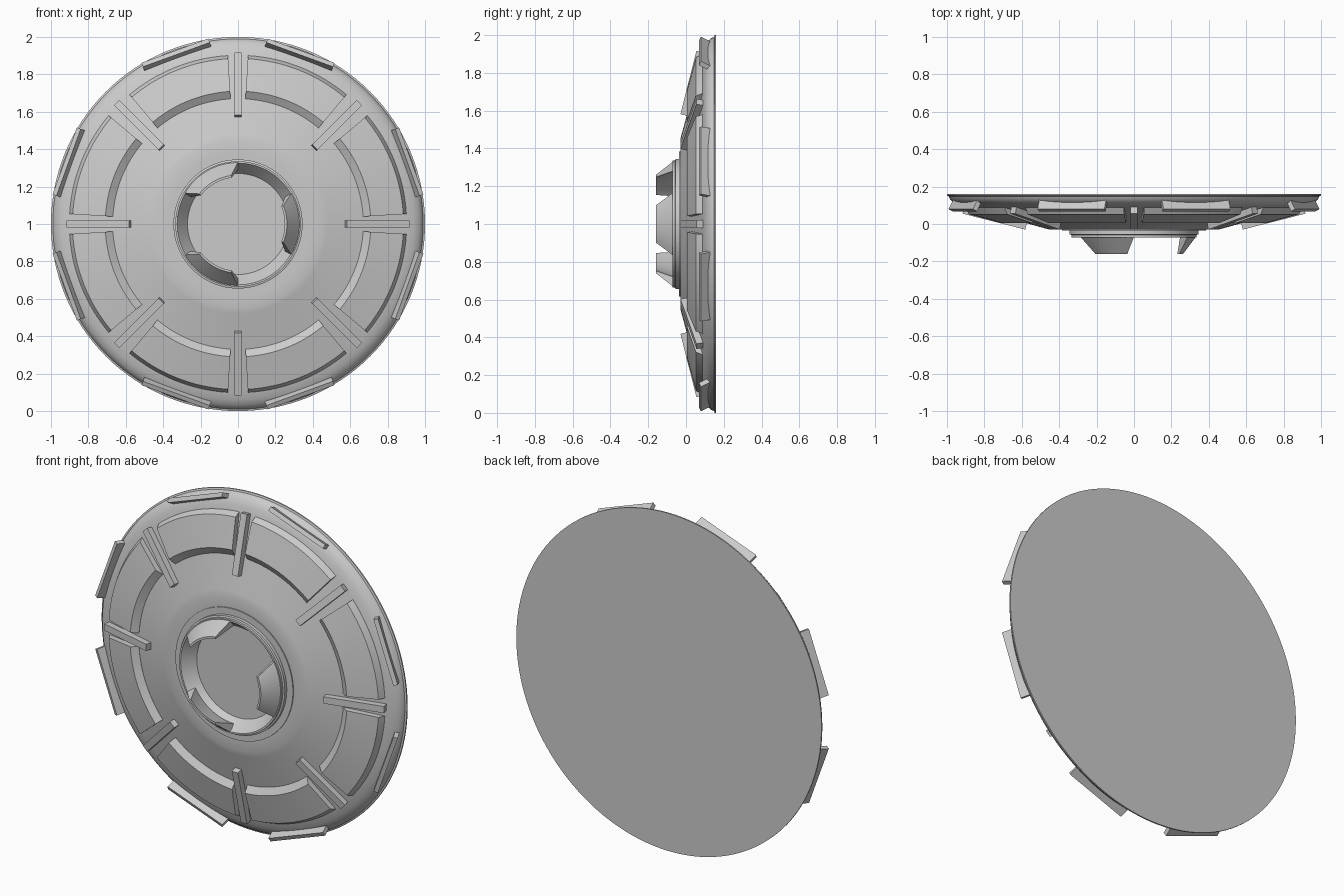
import bpy
import bmesh
from math import sin, cos, radians
from mathutils import Matrix

if "Cube" in bpy.data.objects:
    bpy.data.objects.remove(bpy.data.objects["Cube"])

grey = bpy.data.materials.new("plain grey")
grey.use_nodes = True
grey.diffuse_color = (0.6, 0.6, 0.6, 1)
grey.node_tree.nodes["Principled BSDF"].inputs["Base Color"].default_value = (0.6, 0.6, 0.6, 1)


def finish(name, bm, smooth=True):
    """Turn a bmesh into a finished, shaded object."""
    bmesh.ops.recalc_face_normals(bm, faces=bm.faces)
    mesh = bpy.data.meshes.new(name)
    bm.to_mesh(mesh)
    bm.free()
    mesh.materials.append(grey)
    obj = bpy.data.objects.new(name, mesh)
    bpy.context.collection.objects.link(obj)
    if smooth:
        bpy.ops.object.select_all(action="DESELECT")
        obj.select_set(True)
        bpy.context.view_layer.objects.active = obj
        bpy.ops.object.shade_smooth_by_angle(angle=radians(25))


def sweep(name, profile, centre, steps):
    """Sweep (radius, y, half angle) points about the hub axis."""
    bm = bmesh.new()
    rows = []
    for i in range(steps + 1):
        row = []
        for r, y, half in profile:
            a = radians(centre + half * (2 * i / steps - 1))
            row.append(bm.verts.new((r * cos(a), y, 1 + r * sin(a))))
        rows.append(row)
    full = profile[0][2] == 180
    n = len(profile)
    for a, b in zip(rows, rows[1:]):
        for j in range(n - 1 if full else n):
            k = (j + 1) % n
            bm.faces.new((a[j], a[k], b[k], b[j]))
    if full:
        bmesh.ops.remove_doubles(bm, verts=bm.verts, dist=0.00001)
    else:
        bm.faces.new(rows[0])
        bm.faces.new(rows[-1])
    finish(name, bm)


def block(name, angle, r, y, size, tilt):
    """Box sized radial, depth, tangent and leaning about its tangent."""
    bm = bmesh.new()
    matrix = (Matrix.Translation((0, 0, 1))
              @ Matrix.Rotation(radians(-angle), 4, "Y")
              @ Matrix.Translation((r, y, 0))
              @ Matrix.Rotation(radians(tilt), 4, "Z")
              @ Matrix.Diagonal((*size, 1)))
    bmesh.ops.create_cube(bm, size=1, matrix=matrix)
    finish(name, bm, smooth=False)


# Dished disc with the hub recess, collar, cone, rounded rim and flat back
disc = [(0, 0.0), (0.27, 0.0), (0.325, -0.072), (0.335, -0.072),
        (0.335, -0.058), (0.345, -0.055), (0.345, -0.036), (0.385, -0.036),
        (0.385, -0.03), (0.45, -0.03), (0.48, -0.022), (0.67, 0.03),
        (0.90, 0.088), (0.94, 0.1), (0.97, 0.117), (0.985, 0.135),
        (0.99, 0.148), (1.0, 0.152), (1.0, 0.16), (0, 0.16)]
sweep("disc", [(r, y, 180) for r, y in disc], 0, 128)

# Raised curved panels, a mirrored pair in each quarter
panel = [(0.67, 0.05), (0.67, 0.029), (0.71, 0.005), (0.885, 0.052),
         (0.902, 0.087), (0.90, 0.11)]
for quarter in range(0, 360, 90):
    for side in (-1, 1):
        sweep("panel", [(r, y, 18.3) for r, y in panel],
              quarter + side * 21.7, 16)
        # Leaning lugs around the rim
        block("rim_lug", quarter + side * 20, 0.962, 0.098,
              (0.025, 0.055, 0.38), 28)

# Radial ribs between the panels
for angle in range(0, 360, 45):
    block("rib", angle, 0.742, 0.042, (0.346, 0.06, 0.04), 14.2)

# Three tapered claws around the hub
claw = [(0.29, -0.04, 30), (0.33, -0.07, 30), (0.262, -0.16, 22),
        (0.25, -0.16, 22)]
for angle in (0, 120, 240):
    sweep("claw", claw, angle, 12)
